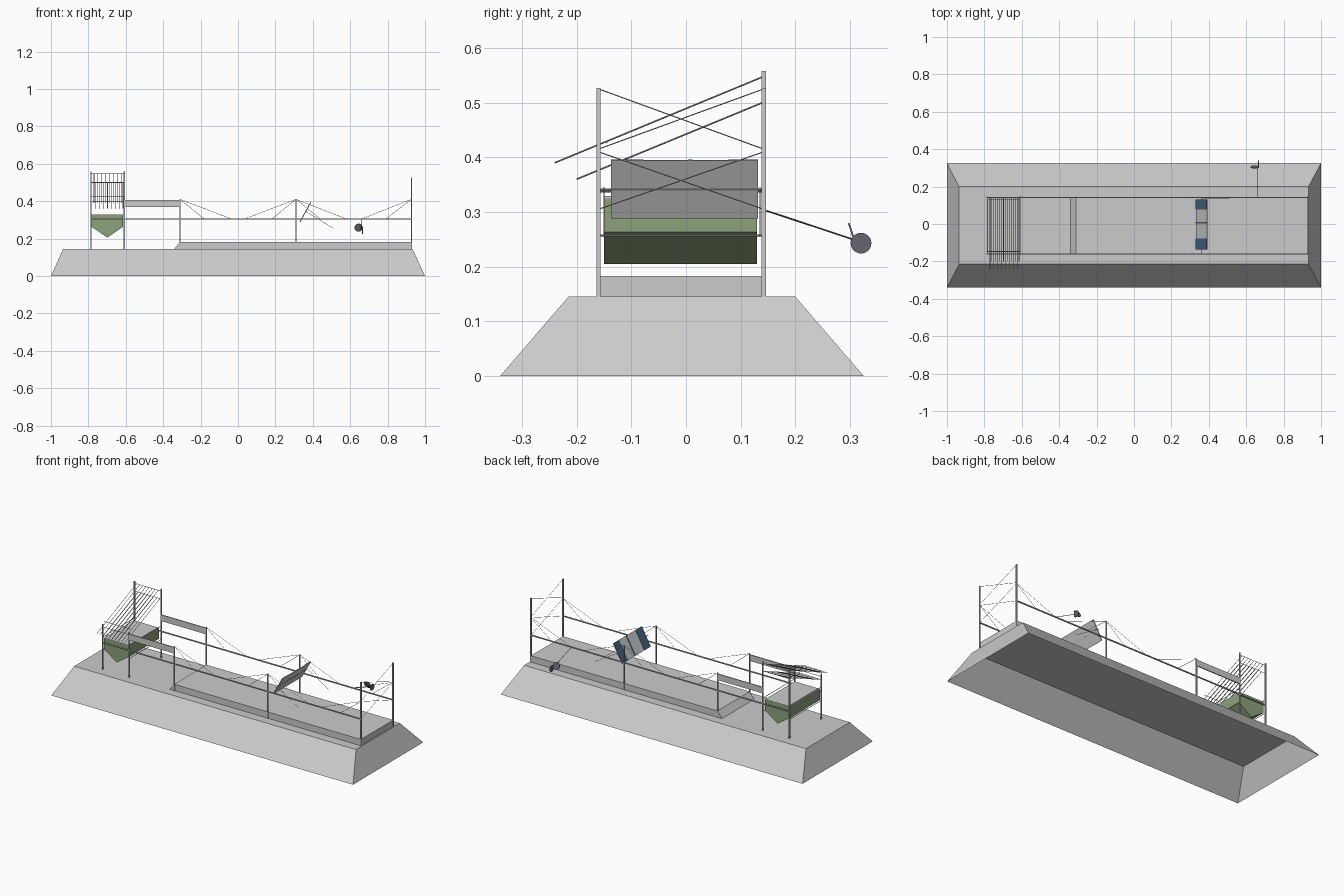
import bpy
import bmesh
from math import radians
from mathutils import Vector

if "Cube" in bpy.data.objects:
    bpy.data.objects.remove(bpy.data.objects["Cube"])


def material(name, rgb):
    m = bpy.data.materials.new(name)
    m.diffuse_color = (*rgb, 1)
    m.use_nodes = True
    m.node_tree.nodes["Principled BSDF"].inputs["Base Color"].default_value = m.diffuse_color
    return m


GREEN = material("green_paint", (0.27, 0.36, 0.20))
BLUE = material("blue_cells", (0.06, 0.13, 0.22))
DARK = material("dark_metal", (0.13, 0.13, 0.15))


def finish(name, bm, mat=None):
    me = bpy.data.meshes.new(name)
    bm.to_mesh(me)
    bm.free()
    ob = bpy.data.objects.new(name, me)
    bpy.context.collection.objects.link(ob)
    if mat:
        me.materials.append(mat)
    return ob


def box(name, lo, hi, mat=None):
    bm = bmesh.new()
    bmesh.ops.create_cube(bm, size=1)
    lo, hi = Vector(lo), Vector(hi)
    for v in bm.verts:
        v.co = Vector([(lo[i] + hi[i]) / 2 + v.co[i] * (hi[i] - lo[i]) for i in range(3)])
    return finish(name, bm, mat)


def prism(name, profile, y0, y1, mat=None):
    # extrude an x-z profile along y
    bm = bmesh.new()
    f = bm.faces.new([bm.verts.new((x, y0, z)) for x, z in profile])
    ext = bmesh.ops.extrude_face_region(bm, geom=[f])
    bmesh.ops.translate(bm, vec=(0, y1 - y0, 0),
                        verts=[g for g in ext["geom"] if isinstance(g, bmesh.types.BMVert)])
    bmesh.ops.recalc_face_normals(bm, faces=bm.faces)
    return finish(name, bm, mat)


def rod(name, a, b, r=0.001, mat=None, sides=4):
    # straight bar or rope between two points
    a, b = Vector(a), Vector(b)
    bm = bmesh.new()
    bmesh.ops.create_cone(bm, cap_ends=True, segments=sides, radius1=r, radius2=r, depth=(b - a).length)
    ob = finish(name, bm, mat)
    ob.location = (a + b) / 2
    ob.rotation_euler = (b - a).to_track_quat("Z", "Y").to_euler()
    return ob


# hollow embankment, open underneath
bm = bmesh.new()
low = [bm.verts.new(p) for p in ((-1, -.34, 0), (1, -.34, 0), (1, .325, 0), (-1, .325, 0))]
top = [bm.verts.new(p) for p in ((-.935, -.215, .145), (.933, -.215, .145),
                                 (.933, .2, .145), (-.935, .2, .145))]
bm.faces.new(top)
for i in range(4):
    j = (i + 1) % 4
    bm.faces.new((low[i], low[j], top[j], top[i]))
finish("embankment", bm)

# raised deck with ramped end
prism("deck", [(-.34, .145), (.927, .145), (.927, .183), (-.31, .183)], -.16, .145)

# both long sides: posts, rails, boards and stays
FRONT, REAR = -.16, .142
for side, y in (("front", FRONT), ("rear", REAR)):
    end_top = .415 if side == "front" else .558
    for x, h in ((-.785, end_top), (-.608, end_top), (-.31, .41), (.31, .41), (.927, .527)):
        box(side + "_post", (x - .003, y - .004, .145), (x + .003, y + .004, h))
    box(side + "_rail", (-.785, y - .003, .302), (.927, y + .003, .308))
    box(side + "_board", (-.608, y - .003, .368), (-.31, y + .003, .405))
    for px, feet in ((-.31, (-.18, -.035)), (.31, (.035, .18, .44, .58)), (.927, (.66, .79))):
        for fx in feet:
            rod(side + "_stay", (px, y, .41), (fx, y, .305))

# crossed wires at the right end
for lo, hi in ((.415, .525), (.305, .41)):
    rod("end_brace", (.927, FRONT, hi), (.927, REAR, lo))
    rod("end_brace", (.927, FRONT, lo), (.927, REAR, hi))

# green hopper with grey lid and carrying bars
prism("hopper", [(-.783, .325), (-.783, .263), (-.698, .205), (-.615, .263), (-.615, .325)],
      -.15, .13, GREEN)
box("hopper_lid", (-.783, -.15, .325), (-.615, .13, .329))
for x in (-.785, -.608):
    for z in (.338, .257):
        rod("hopper_bar", (x, FRONT, z), (x, REAR, z), .002)

# sloping slatted canopy, two staggered layers
n = 16
for i in range(n):
    x = -.77 + .155 * i / (n - 1)
    if i % 2 == 0:
        rod("canopy_slat", (x, .14, .547), (x, -.24, .39), .0015)
    else:
        rod("canopy_slat", (x, .14, .50), (x, -.20, .36), .0015)
for y, z in ((-.145, .427), (-.16, .40), (.14, .547), (.14, .50)):
    rod("canopy_crossbar", (-.785, y, z), (-.608, y, z), .0015)

# tilted panel: grey backing with blue cells on the upper face
bx, bz, tx, tz = .333, .288, .392, .394
d = Vector((tx - bx, 0, tz - bz)).normalized()
nx, nz = -d.z, d.x


def slab(name, y0, y1, off, thick, mat=None):
    o, e = off, off + thick
    prism(name, [(bx + nx * o, bz + nz * o), (tx + nx * o, tz + nz * o),
                 (tx + nx * e, tz + nz * e), (bx + nx * e, bz + nz * e)], y0, y1, mat)


slab("panel_backing", -.137, .132, 0, .003)
for y0, y1 in ((-.137, -.078), (.004, .012), (.078, .132)):
    slab("panel_blue_cell", y0, y1, .003, .0015, BLUE)
for y in (-.15, .135):
    rod("panel_stay", (.362, y, .345), (.51, y, .255), .001)
rod("panel_axle", (.362, FRONT, .341), (.362, REAR, .341), .0015)

# outrigger arm with two small discs at its tip
rod("outrigger_arm", (.66, .145, .303), (.66, .305, .25), .0015, DARK)
rod("outrigger_disc_a", (.645, .303, .258), (.645, .306, .259), .022, DARK, 20)
rod("outrigger_disc_b", (.664, .32, .243), (.667, .32, .243), .019, DARK, 20)
